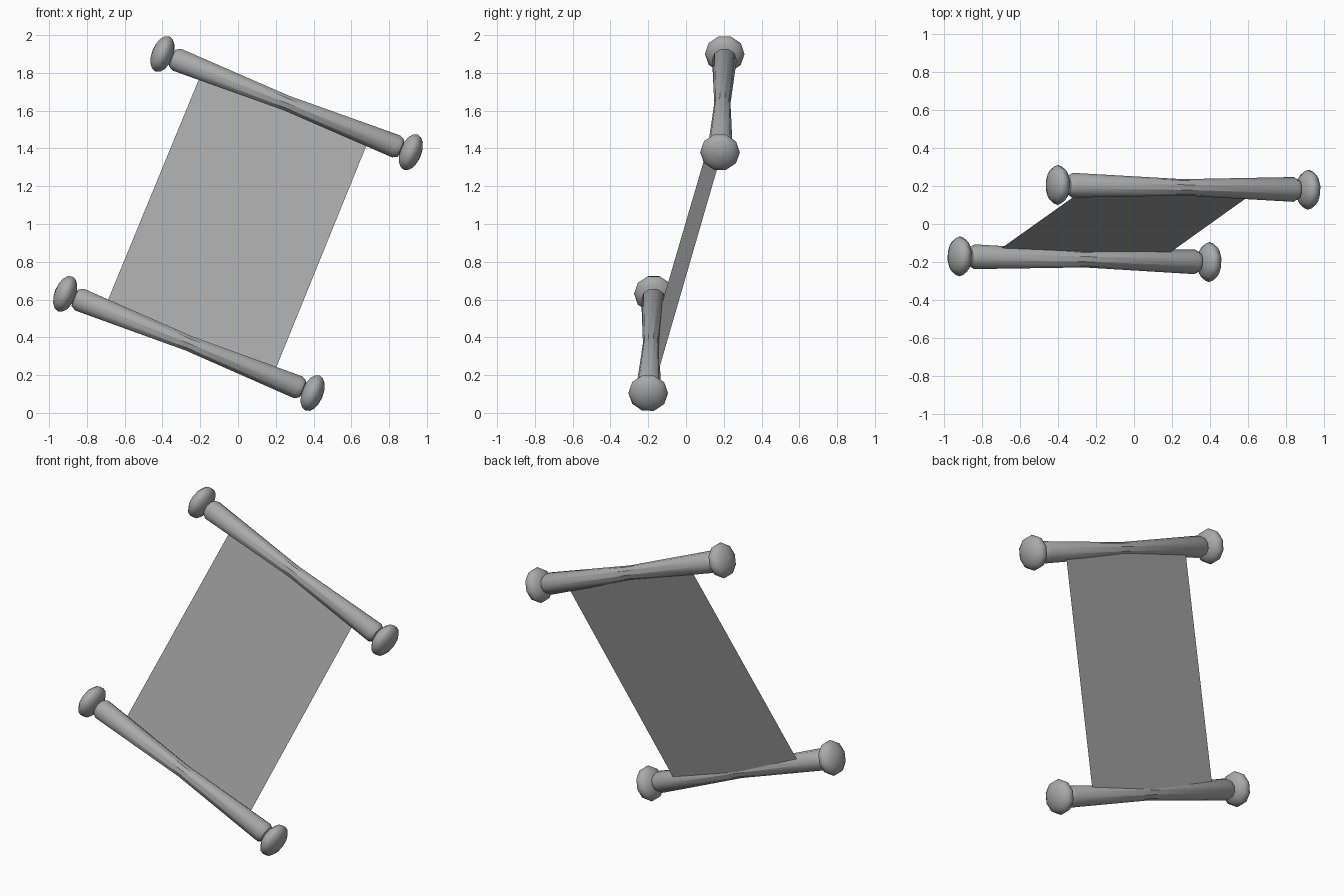
import bpy, bmesh, math
from mathutils import Vector

if "Cube" in bpy.data.objects:
    bpy.data.objects.remove(bpy.data.objects["Cube"])

SIDES = 10
grey = bpy.data.materials.new("grey")
grey.diffuse_color = (0.40, 0.40, 0.40, 1)
grey.use_nodes = True
grey.node_tree.nodes["Principled BSDF"].inputs["Base Color"].default_value = grey.diffuse_color


def make_object(name, bm):
    mesh = bpy.data.meshes.new(name)
    bm.to_mesh(mesh)
    bm.free()
    mesh.materials.append(grey)
    obj = bpy.data.objects.new(name, mesh)
    bpy.context.collection.objects.link(obj)
    return obj


def lathe(name, origin, axis, profile, angle):
    """Spin (distance, radius) pairs around an axis, closing both ends."""
    axis = axis.normalized()
    e1 = Vector((0, 1, 0))
    e1 = (e1 - axis * e1.dot(axis)).normalized()
    e2 = axis.cross(e1)
    bm = bmesh.new()
    rings = []
    for s, r in profile:
        ring = []
        for i in range(SIDES):
            a = 2 * math.pi * i / SIDES
            ring.append(bm.verts.new(origin + axis * s + (e1 * math.cos(a) + e2 * math.sin(a)) * r))
        rings.append(ring)
    for lo, hi in zip(rings, rings[1:]):
        for i in range(SIDES):
            j = (i + 1) % SIDES
            bm.faces.new((lo[i], lo[j], hi[j], hi[i]))
    bm.faces.new(rings[0][::-1])
    bm.faces.new(rings[-1])
    bmesh.ops.remove_doubles(bm, verts=bm.verts, dist=1e-5)
    bmesh.ops.recalc_face_normals(bm, faces=bm.faces)
    for f in bm.faces:
        f.smooth = True
    obj = make_object(name, bm)
    bpy.ops.object.select_all(action='DESELECT')
    obj.select_set(True)
    bpy.context.view_layer.objects.active = obj
    bpy.ops.object.shade_smooth_by_angle(angle=math.radians(angle))


# Flattened ball profile for the knobs
KNOB = [(-0.056 * math.cos(math.pi * k / 8), max(0.001, 0.105 * math.sin(math.pi * k / 8)))
        for k in range(9)]


def roller(name, left, right):
    left, right = Vector(left), Vector(right)
    axis = right - left
    length = axis.length
    # Waisted rod with chamfered ends and thin necks reaching into the knobs
    half = [(0.03, 0.03), (0.052, 0.032), (0.056, 0.05), (0.083, 0.065)]
    profile = half + [(length / 2, 0.043)] + [(length - s, r) for s, r in reversed(half)]
    lathe(name + "_rod", left, axis, profile, 35)
    for side, centre in (("left", left), ("right", right)):
        lathe(f"{name}_{side}_knob", centre, axis, KNOB, 60)


roller("upper", (-0.40, 0.205, 1.90), (0.915, 0.18, 1.38))
roller("lower", (-0.915, -0.17, 0.63), (0.395, -0.20, 0.105))

# Flat sheet stretched between the rods
bm = bmesh.new()
corners = [(-0.71, -0.137, 0.545), (0.182, -0.155, 0.19),
           (0.70, 0.215, 1.465), (-0.187, 0.235, 1.815)]
bm.faces.new([bm.verts.new(c) for c in corners])
make_object("sheet", bm)
